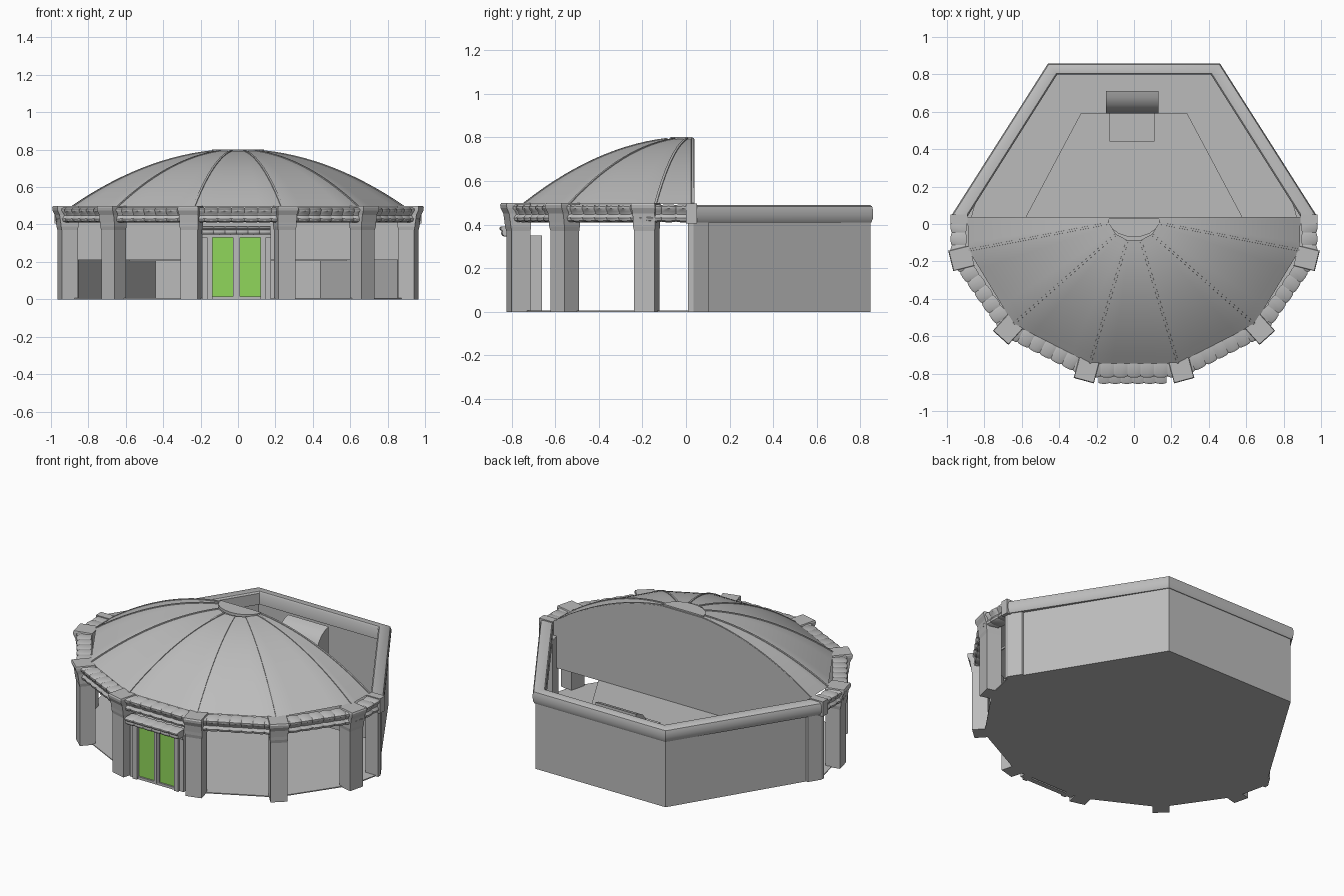
import bpy, math
from mathutils import Vector, Matrix

if "Cube" in bpy.data.objects:
    bpy.data.objects.remove(bpy.data.objects["Cube"])


def material(name, col):
    m = bpy.data.materials.new(name)
    m.diffuse_color = (*col, 1)
    m.use_nodes = True
    m.node_tree.nodes["Principled BSDF"].inputs["Base Color"].default_value = m.diffuse_color
    return m


GREY = material("plain grey", (0.5, 0.5, 0.5))
GREEN = material("door green", (0.28, 0.67, 0.105))


def mesh(name, verts, faces, mat=GREY, smooth=None):
    me = bpy.data.meshes.new(name)
    me.from_pydata([tuple(v) for v in verts], [], faces)
    me.materials.append(mat)
    ob = bpy.data.objects.new(name, me)
    bpy.context.collection.objects.link(ob)
    bpy.ops.object.select_all(action='DESELECT')
    ob.select_set(True)
    bpy.context.view_layer.objects.active = ob
    bpy.ops.object.mode_set(mode='EDIT')
    bpy.ops.mesh.select_all(action='SELECT')
    bpy.ops.mesh.normals_make_consistent(inside=False)
    bpy.ops.object.mode_set(mode='OBJECT')
    if smooth:
        bpy.ops.object.shade_smooth_by_angle(angle=math.radians(smooth))
    return ob


def loft(rings, closed_ends=True):
    """Skin equal-length closed rings into verts and faces."""
    n = len(rings[0])
    verts = [v for r in rings for v in r]
    faces = [(i * n + j, i * n + (j + 1) % n, (i + 1) * n + (j + 1) % n, (i + 1) * n + j)
             for i in range(len(rings) - 1) for j in range(n)]
    if closed_ends:
        faces += [tuple(range(n)), tuple(range(len(verts) - n, len(verts)))]
    return verts, faces


def box(name, x0, x1, y0, y1, z0, z1, mat=GREY):
    rings = [[(x0, y0, z), (x1, y0, z), (x1, y1, z), (x0, y1, z)] for z in (z0, z1)]
    return mesh(name, *loft(rings), mat)


def tiles(name, p, q, profile, size=0.07):
    """Row of pillowed blocks from p to q; profile is (outward, z)."""
    p, q = Vector(p), Vector(q)
    d = q - p
    n = max(1, round(d.length / size))
    out = Vector((d.y, -d.x)).normalized()
    zc = sum(z for _, z in profile) / len(profile)
    verts, faces = [], []
    for k in range(n):
        rings = []
        for s, f in ((0, .84), (.15, .96), (.5, 1), (.85, .96), (1, .84)):
            c = p + d * ((k + s) / n)
            rings.append([(c.x + out.x * v * f, c.y + out.y * v * f, zc + (z - zc) * (0.5 + f / 2))
                          for v, z in profile])
        vs, fs = loft(rings)
        faces += [tuple(i + len(verts) for i in f) for f in fs]
        verts += vs
    return mesh(name, verts, faces, GREY, 40)


def mirrored(pts):
    """Right-hand points (front to back) completed with the left side."""
    return [(-x, y) for x, y in reversed(pts)] + pts


# Floor slab
floor = mirrored([(.24, -.755), (.65, -.545), (.905, -.175), (.95, .03), (.45, .845)])
mesh("floor", *loft([[(x, y, z) for x, y in floor] for z in (0, .006)]))

# Rear enclosure walls and rounded parapet
def band(name, inner, outer, profile, smooth=None):
    rings = [[(a[0] + (b[0] - a[0]) * v, a[1] + (b[1] - a[1]) * v, z) for v, z in profile]
             for a, b in zip(inner, outer)]
    return mesh(name, *loft(rings), GREY, smooth)


band("rear_wall", [(-.935, .03), (-.442, .835), (.442, .835), (.935, .03)],
     [(-.95, .03), (-.45, .845), (.45, .845), (.95, .03)],
     [(0, 0), (1, 0), (1, .42), (0, .42)])
band("rear_parapet", [(-.89, .04), (-.41, .80), (.41, .80), (.89, .04)],
     [(-.98, .04), (-.46, .858), (.46, .858), (.98, .04)],
     [(0, .41), (.85, .41), (.97, .425), (1, .445), (1, .465), (.92, .483), (.75, .49), (.1, .49), (0, .48)], 35)

# Pillars with flared caps
def pillar(name, x, y, ang):
    rot = Matrix.Rotation(ang, 3, 'Z')
    rings = []
    for z, w, o in ((0, .048, .045), (.37, .048, .045), (.39, .052, .05), (.41, .052, .052),
                    (.45, .052, .058), (.475, .056, .07), (.49, .056, .072), (.498, .053, .068)):
        rings.append([Vector((x, y, z)) + rot @ Vector(c)
                      for c in ((-w, -o, 0), (w, -o, 0), (w, .045, 0), (-w, .045, 0))])
    mesh(name, *loft(rings))


for side, label in ((1, "right"), (-1, "left")):
    for i, (x, y, a) in enumerate(((.25, -.768, 15), (.665, -.555, 42), (.91, -.18, 76))):
        pillar(f"pillar_{label}_{i + 1}", side * x, y, side * math.radians(a))
    # End post where the open front meets the rear wall
    post = [(.875, .01), (.962, .01), (.962, .035), (.918, .105), (.85, .105)]
    mesh(f"end_post_{label}", *loft([[(side * x, y, z) for x, y in post] for z in (0, .41)]))
    box(f"end_cap_{label}", *sorted((side * .89, side * .982)), 0, .05, .405, .497)

# Block cornice between the pillars
cornice = [(-.04, .41), (.02, .41), (.036, .417), (.04, .43), (.029, .447), (.034, .46),
           (.046, .473), (.046, .484), (.035, .492), (-.04, .492)]
nodes = mirrored([(.25, -.775), (.665, -.565), (.935, -.18), (.935, .02)])
for i in range(len(nodes) - 1):
    tiles(f"cornice_{i + 1}", nodes[i], nodes[i + 1], cornice)

# Half dome: flat-sided panels with a curved rise
C = Vector((0, .03))
rim = [Vector(p) for p in mirrored([(.235, -.745), (.645, -.535), (.885, -.14), (.89, .03)])]
SUB, STEPS, U0 = 4, 14, .15


def dome_point(p, u, lift=0):
    h = C + (p - C) * u
    return Vector((h.x, h.y, .495 + .305 * (1 - u * u) + lift))


outline = [rim[i].lerp(rim[i + 1], k / SUB) for i in range(len(rim) - 1) for k in range(SUB)] + [rim[-1]]
us = [U0 + (1 - U0) * k / STEPS for k in range(STEPS + 1)]
m = len(outline)
verts = [dome_point(p, u) for u in us for p in outline]
faces = [(r * m + j, r * m + j + 1, (r + 1) * m + j + 1, (r + 1) * m + j)
         for r in range(STEPS) for j in range(m - 1)]
dome = mesh("dome", verts, faces, GREY, 40)

# Crown plate at the dome top
crown = [(.14 * math.cos(t), .03 - .1 * math.sin(t)) for t in [math.pi * k / 10 for k in range(11)]]
mesh("dome_crown", *loft([[(x, y, z) for x, y in crown] for z in (.785, .802)]))

# Dome ribs
for i, p in enumerate(rim):
    t = (p - C).normalized()
    side = Vector((-t.y, t.x, 0)) * .007
    rings = []
    for u in us:
        a = dome_point(p, u)
        rings.append([a - side - Vector((0, 0, .012)), a - side * .8 + Vector((0, 0, .004)),
                      a + side * .8 + Vector((0, 0, .004)), a + side - Vector((0, 0, .012))])
    mesh(f"dome_rib_{i + 1}", *loft(rings), GREY, 50)

# Upright wall closing the back of the dome, open below
arc = [(dome_point(e, u).x, dome_point(e, u).z) for e, seq in ((rim[-1], us[::-1]), (rim[0], us)) for u in seq]
face = [(-.92, .21), (.92, .21), (.92, .47)] + arc + [(-.92, .47)]
mesh("dome_back_wall", *loft([[(x, y, z) for x, z in face] for y in (.025, .038)]))

# Raised deck behind the dome wall
deck = [(-.58, .036), (.58, .036), (.285, .59), (-.285, .59)]
mesh("rear_deck", *loft([[(x, y, z) for x, y in deck] for z in (.204, .212)]))

# Deck unit: low box and tall curved back
box("deck_unit_base", -.13, .11, .44, .592, .205, .29)
back = [(.59, .205), (.59, .33), (.61, .385), (.64, .42), (.675, .44), (.71, .45), (.71, .205)]
mesh("deck_unit_back", *loft([[(x, y, z) for y, z in back] for x in (-.15, .13)]), GREY, 40)

# Entrance: stepped jambs, head, green doors and block canopy
CX = -.008
for s, label in ((1, "right"), (-1, "left")):
    box(f"outer_jamb_{label}", *sorted((CX + s * .155, CX + s * .185)), -.79, -.66, 0, .345)
    box(f"inner_jamb_{label}", *sorted((CX + s * .128, CX + s * .157)), -.805, -.70, 0, .345)
    box(f"door_pane_{label}", *sorted((CX + s * .018, CX + s * .128)), -.785, -.775, .015, .332, GREEN)
box("door_mullion", CX - .018, CX + .018, -.795, -.765, 0, .335)
box("door_groove", CX - .004, CX + .004, -.80, -.79, .01, .335)
box("door_sill", CX - .13, CX + .13, -.795, -.765, 0, .016)
box("door_head", CX - .185, CX + .185, -.80, -.66, .331, .35)
canopy = [(-.04, .345), (.02, .345), (.03, .352), (.033, .362), (.03, .37), (.04, .378), (.04, .386),
          (.032, .392), (-.04, .392)]
tiles("door_canopy", (CX - .183, -.815), (CX + .183, -.815), canopy, .062)
